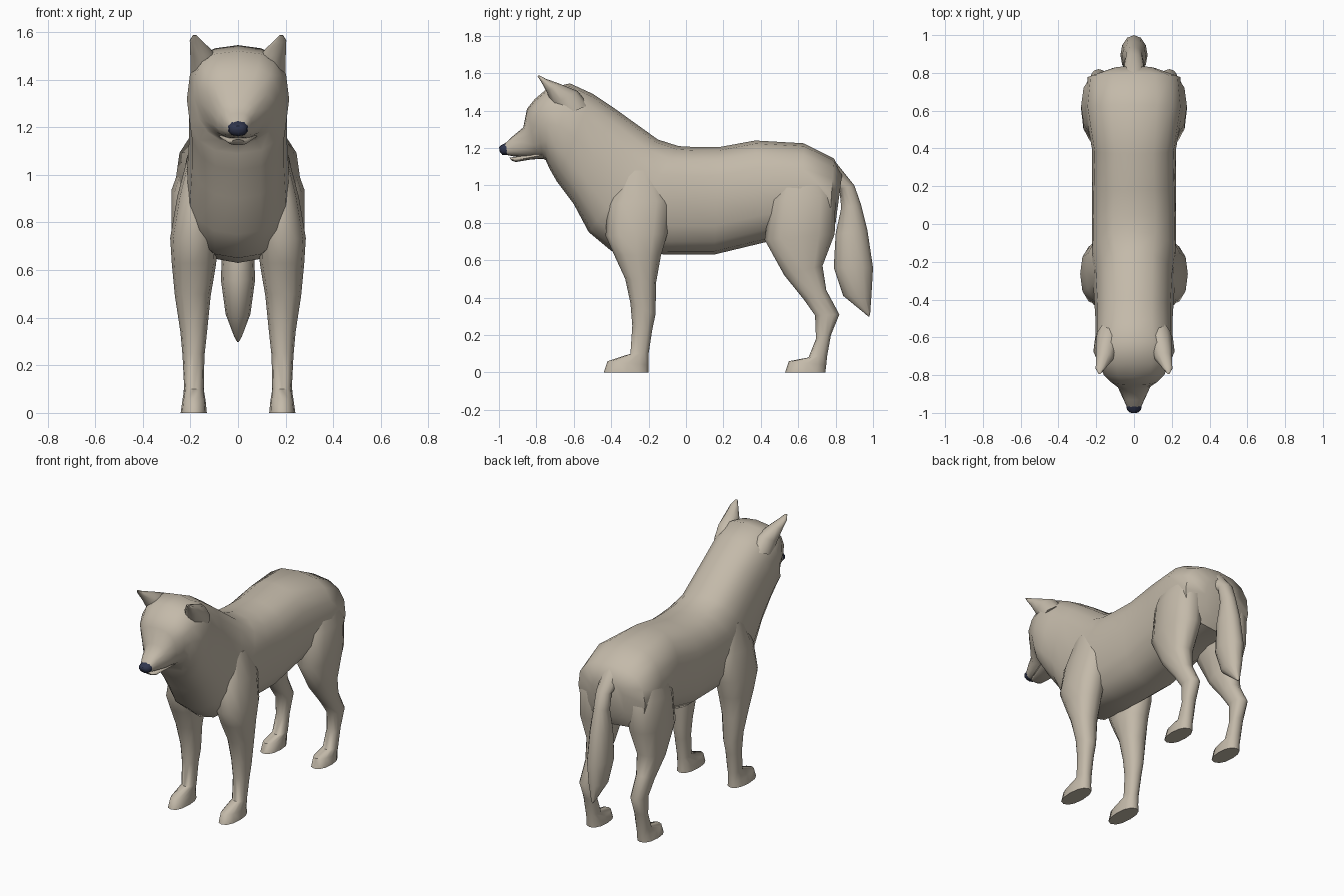
import bpy, bmesh, math
from mathutils import Vector


def material(name, rgb):
    m = bpy.data.materials.new(name)
    m.diffuse_color = (*rgb, 1)
    return m


FUR = material("beige fur", (0.55, 0.49, 0.40))
DARK = material("dark slate", (0.03, 0.037, 0.075))


def loft(name, sections, mat=FUR, n=14, power=2.3, side=1):
    """Skin rings; each is (y, z of first edge, y, z of opposite edge,
    half width, centre x, taper towards the opposite edge)."""
    bm = bmesh.new()
    rings = []
    for s in sections:
        ya, za, yb, zb, hw, cx, taper = (tuple(s) + (0, 0))[:7]
        a, b = Vector((0, ya, za)), Vector((0, yb, zb))
        ring = []
        for i in range(n):
            t = 2 * math.pi * i / n
            c, d = math.cos(t), math.sin(t)
            u = math.copysign(abs(c) ** (2 / power), c)
            v = math.copysign(abs(d) ** (2 / power), d)
            p = (a + b) / 2 + (a - b) / 2 * u
            p.x = side * (cx + hw * v * (1 + taper * u))
            ring.append(bm.verts.new(p))
        rings.append(ring)
    for r, q in zip(rings, rings[1:]):
        for i in range(n):
            j = (i + 1) % n
            bm.faces.new((r[i], r[j], q[j], q[i]))
    bm.faces.new(rings[0])
    bm.faces.new(rings[-1])
    bmesh.ops.recalc_face_normals(bm, faces=bm.faces)
    me = bpy.data.meshes.new(name)
    bm.to_mesh(me)
    bm.free()
    me.materials.append(mat)
    me.polygons.foreach_set("use_smooth", [True] * len(me.polygons))
    me.set_sharp_from_angle(angle=math.radians(55))
    ob = bpy.data.objects.new(name, me)
    bpy.context.collection.objects.link(ob)
    return ob


# Head, neck and torso in one skin, muzzle to rump (top edge, bottom edge)
loft("body", [
    (-0.97, 1.222, -0.955, 1.162, 0.040),
    (-0.93, 1.26, -0.92, 1.155, 0.058),
    (-0.87, 1.31, -0.86, 1.15, 0.085, 0, -0.1),
    (-0.85, 1.41, -0.80, 1.145, 0.125, 0, 0.1),
    (-0.81, 1.46, -0.765, 1.142, 0.16, 0, 0.15),
    (-0.74, 1.52, -0.75, 1.135, 0.185, 0, 0.1),
    (-0.62, 1.545, -0.73, 1.09, 0.215),
    (-0.50, 1.49, -0.69, 1.02, 0.205),
    (-0.38, 1.41, -0.60, 0.90, 0.205),
    (-0.15, 1.245, -0.52, 0.75, 0.215),
    (-0.04, 1.21, -0.40, 0.65, 0.225, 0, 0.08),
    (0.05, 1.205, -0.10, 0.63, 0.222, 0, 0.08),
    (0.18, 1.205, 0.15, 0.63, 0.222, 0, 0.05),
    (0.37, 1.24, 0.42, 0.695, 0.222),
    (0.63, 1.225, 0.60, 0.73, 0.262),
    (0.79, 1.145, 0.765, 0.74, 0.245),
    (0.835, 1.06, 0.80, 0.80, 0.12),
], n=16, power=2.5)

# Lower jaw
loft("lower_jaw", [
    (-0.945, 1.148, -0.93, 1.132, 0.024),
    (-0.91, 1.153, -0.91, 1.125, 0.042),
    (-0.83, 1.17, -0.83, 1.138, 0.065),
    (-0.76, 1.20, -0.76, 1.143, 0.085),
])

# Nose
loft("nose", [
    (-0.962, 1.228, -0.955, 1.162, 0.043),
    (-0.985, 1.217, -0.982, 1.163, 0.039),
    (-1.0, 1.205, -0.995, 1.178, 0.022),
], DARK, n=10)

# Tail (inner edge, outer edge)
loft("tail", [
    (0.70, 1.02, 0.80, 1.125, 0.07),
    (0.82, 0.98, 0.90, 1.00, 0.05),
    (0.83, 0.88, 0.935, 0.90, 0.048),
    (0.80, 0.74, 0.97, 0.76, 0.064),
    (0.79, 0.56, 1.0, 0.56, 0.072),
    (0.84, 0.41, 0.992, 0.42, 0.052),
    (0.95, 0.32, 0.985, 0.32, 0.016),
    (0.973, 0.30, 0.981, 0.298, 0.004),
], n=12, power=2)

# Paired parts (front edge, back edge)
EAR = [
    (-0.68, 1.36, -0.52, 1.43, 0.075, 0.125),
    (-0.715, 1.43, -0.58, 1.505, 0.065, 0.138),
    (-0.745, 1.50, -0.68, 1.545, 0.045, 0.158),
    (-0.775, 1.555, -0.75, 1.57, 0.026, 0.178),
    (-0.795, 1.585, -0.783, 1.588, 0.008, 0.182),
]
FRONT_LEG = [
    (-0.34, 1.08, -0.15, 1.08, 0.07, 0.14),
    (-0.42, 0.90, -0.08, 0.92, 0.09, 0.165),
    (-0.43, 0.73, -0.10, 0.74, 0.10, 0.185),
    (-0.385, 0.63, -0.135, 0.62, 0.093, 0.185),
    (-0.325, 0.50, -0.16, 0.48, 0.075, 0.19),
    (-0.297, 0.37, -0.163, 0.31, 0.056, 0.186),
    (-0.287, 0.25, -0.18, 0.23, 0.046, 0.187),
    (-0.297, 0.10, -0.20, 0.10, 0.041, 0.185),
    (-0.42, 0.06, -0.20, 0.04, 0.049, 0.185),
    (-0.44, 0.0, -0.20, 0.0, 0.055, 0.186),
]
HIND_LEG = [
    (0.50, 1.10, 0.74, 1.10, 0.08, 0.14),
    (0.45, 0.92, 0.80, 0.95, 0.11, 0.17),
    (0.42, 0.71, 0.795, 0.74, 0.10, 0.18),
    (0.525, 0.52, 0.73, 0.57, 0.075, 0.185),
    (0.63, 0.39, 0.75, 0.44, 0.052, 0.186),
    (0.69, 0.305, 0.82, 0.31, 0.046, 0.187),
    (0.695, 0.18, 0.775, 0.20, 0.041, 0.186),
    (0.655, 0.08, 0.755, 0.09, 0.043, 0.185),
    (0.55, 0.06, 0.75, 0.04, 0.049, 0.185),
    (0.53, 0.0, 0.745, 0.0, 0.055, 0.186),
]
for label, side in (("right", -1), ("left", 1)):
    loft(label + "_ear", EAR, n=10, power=2, side=side)
    loft(label + "_front_leg", FRONT_LEG, n=12, side=side)
    loft(label + "_hind_leg", HIND_LEG, n=12, side=side)
